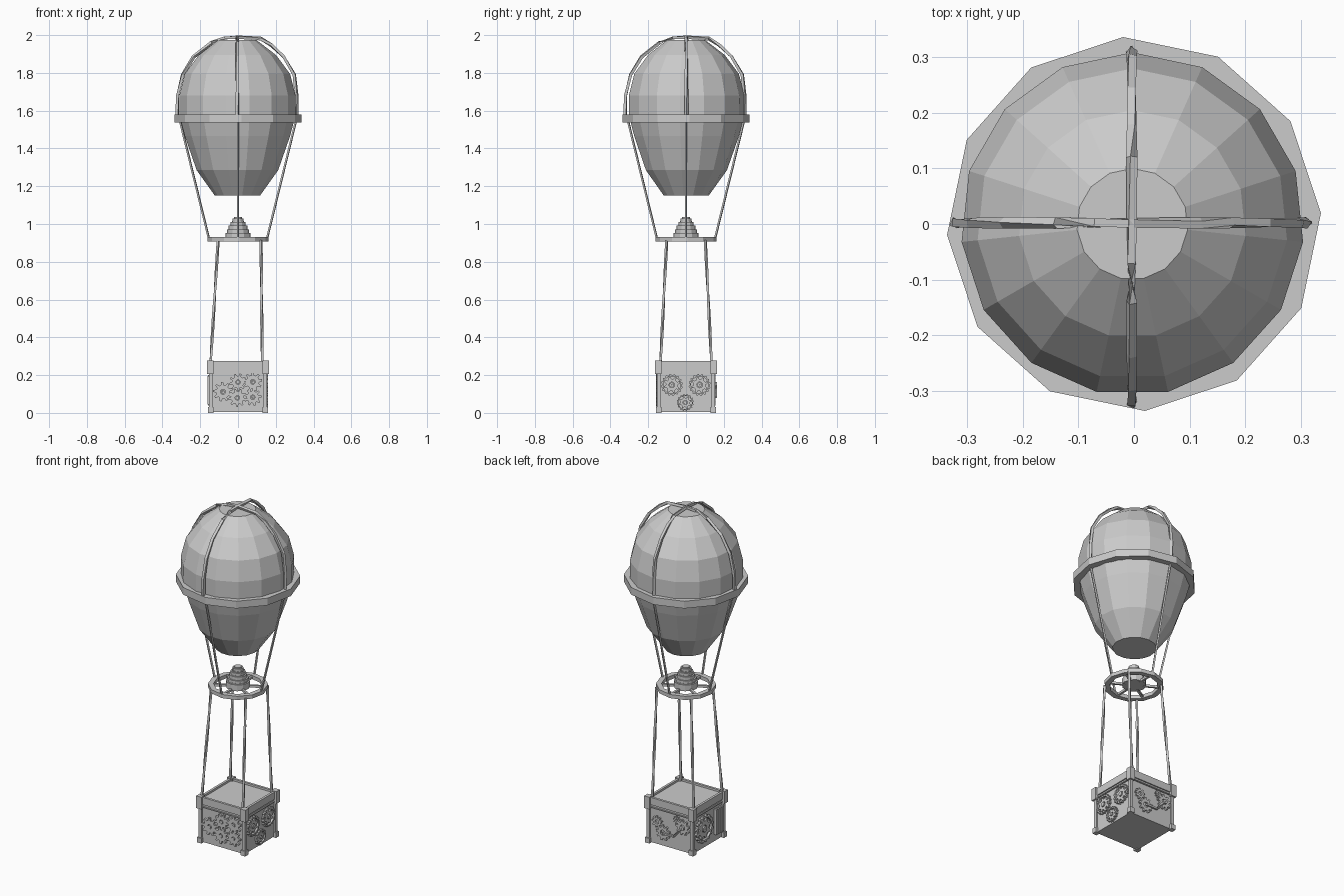
import bpy, bmesh, math
from mathutils import Vector, Matrix

if "Cube" in bpy.data.objects:
    bpy.data.objects.remove(bpy.data.objects["Cube"])

grey = bpy.data.materials.new("plain grey")
grey.diffuse_color = (0.6, 0.6, 0.6, 1)
grey.use_nodes = True
grey.node_tree.nodes["Principled BSDF"].inputs["Base Color"].default_value = grey.diffuse_color


def finish(name, bm):
    bmesh.ops.recalc_face_normals(bm, faces=bm.faces)
    me = bpy.data.meshes.new(name)
    bm.to_mesh(me)
    bm.free()
    me.materials.append(grey)
    ob = bpy.data.objects.new(name, me)
    bpy.context.collection.objects.link(ob)
    return ob


def skin(bm, rings, loop=False):
    """Join closed rings of points; cap the ends unless looped."""
    vs = [[bm.verts.new(p) for p in r] for r in rings]
    n = len(vs[0])
    pairs = list(zip(vs, vs[1:])) + ([(vs[-1], vs[0])] if loop else [])
    for a, b in pairs:
        for i in range(n):
            bm.faces.new((a[i], a[(i + 1) % n], b[(i + 1) % n], b[i]))
    if not loop:
        bm.faces.new(vs[0])
        bm.faces.new(vs[-1])


def lathe(name, profile, sides, phase=0, loop=False, cx=0):
    bm = bmesh.new()
    ang = [math.radians(phase) + 2 * math.pi * i / sides for i in range(sides)]
    skin(bm, [[(cx + r * math.cos(a), r * math.sin(a), z) for a in ang] for r, z in profile], loop)
    return finish(name, bm)


def tube(bm, pts, r, twist=0.0):
    pts = [Vector(p) for p in pts]
    rings = []
    for i, p in enumerate(pts):
        d = (pts[min(i + 1, len(pts) - 1)] - pts[max(i - 1, 0)]).normalized()
        ref = Vector((0.3, 0.7, 0.1)) if abs(d.z) > 0.5 else Vector((0.02, 0.03, 1))
        u = d.cross(ref).normalized()
        v = d.cross(u)
        ring = []
        for k in range(4):
            a = k * math.pi / 2 + math.pi / 4 + twist * i
            ring.append(p + (u * math.cos(a) + v * math.sin(a)) * r)
        rings.append(ring)
    skin(bm, rings)


def box(bm, lo, hi):
    lo, hi = Vector(lo), Vector(hi)
    m = Matrix.Translation((lo + hi) / 2) @ Matrix.Diagonal((*(hi - lo), 1))
    bmesh.ops.create_cube(bm, size=1, matrix=m)


# Envelope and its belt
lathe("balloon", [(.12, 1.15), (.217, 1.285), (.28, 1.465), (.308, 1.57), (.309, 1.68),
                  (.28, 1.795), (.205, 1.895), (.1, 1.975)], 15, 90, cx=-.003)
lathe("belt", [(.337, 1.537), (.337, 1.58), (.297, 1.58), (.297, 1.537)], 12, 3.3, True)

# Two twisted straps crossing over the crown
arc = [(-.322, 1.57), (-.32, 1.68), (-.293, 1.79), (-.235, 1.885), (-.14, 1.96), (-.07, 1.985),
       (0, 1.989), (.12, 1.982), (.175, 1.948), (.24, 1.888), (.298, 1.79), (.31, 1.68), (.31, 1.57)]
bm = bmesh.new()
tube(bm, [(a, .002, z) for a, z in arc], .0105, .3)
tube(bm, [(-.004, a, z) for a, z in arc], .0105, .3)
finish("crown_straps", bm)

# Ropes from belt to burner ring, and from ring to basket
bm = bmesh.new()
for x, y in ((1, 0), (-1, 0), (0, 1), (0, -1)):
    tube(bm, [(x * .308, y * .308, 1.55), (x * .153, y * .153, .92)], .0065)
finish("upper_ropes", bm)
bm = bmesh.new()
for sx in (-1, 1):
    for sy in (-1, 1):
        top = Vector((.122 if sx > 0 else -.105, sy * .102, .915))
        end = Vector((.128 if sx > 0 else -.145, sy * .135, .265))
        tube(bm, [top.lerp(end, i / 8) for i in range(9)], .0085, .35)
finish("lower_ropes", bm)

# Burner ring, spokes and stepped burner
lathe("burner_ring", [(.163, .908), (.163, .93), (.133, .93), (.133, .908)], 12, 3, True)
bm = bmesh.new()
for i in range(6):
    a = math.radians(60 * i + 30)
    c, s = math.cos(a), math.sin(a)
    tube(bm, [(c * .05, s * .05, .919), (c * .14, s * .14, .919)], .009)
finish("burner_spokes", bm)
steps = [(.066, .915, .958), (.057, .958, .978), (.049, .978, .998), (.04, .998, 1.016), (.029, 1.016, 1.036)]
prof = []
for r, lo, hi in steps:
    prof += [(r, lo), (r, hi - .006), (r - .008, hi - .006), (r - .008, hi)]
lathe("burner", prof, 12)

# Basket: body, recessed lid, top bands, rim
W = .145
bm = bmesh.new()
box(bm, (-W, -W, .004), (W, W, .262))
finish("basket_body", bm)
bm = bmesh.new()
for w, lo, hi in ((.152, .212, .218), (.152, .23, .262)):
    box(bm, (-w, -w, lo), (w, w, hi))
for s in (-1, 1):
    box(bm, (-.152, s * .145 - .007, .262), (.152, s * .145 + .007, .274))
    box(bm, (s * .145 - .007, -.138, .262), (s * .145 + .007, .138, .274))
finish("basket_rim", bm)

# Corner posts with caps and feet
bm = bmesh.new()
for sx in (-1, 1):
    for sy in (-1, 1):
        for c, h, lo, hi in ((.144, .009, .02, .21), (.146, .017, .205, .278), (.145, .015, 0, .03)):
            box(bm, (sx * c - h, sy * c - h, lo), (sx * c + h, sy * c + h, hi))
finish("basket_corners", bm)


# Side ornaments: u runs rightwards seen from outside, v is height
def face_matrix(side):
    turn = {"front": 0, "right": 90, "back": 180, "left": 270}[side]
    return (Matrix.Rotation(math.radians(turn), 4, 'Z') @ Matrix.Translation((0, -W, 0))
            @ Matrix.Rotation(math.pi / 2, 4, 'X'))


def gear(bm, m, u, v, r, teeth, depth=.28, hole=.3, h=.01, base=0, phase=0):
    n = teeth * 4
    out, inn = [], []
    for i in range(n):
        a = phase + 2 * math.pi * (i + (.25, -.1, .1, -.25)[i % 4]) / n
        d = Vector((math.cos(a), math.sin(a)))
        out.append(d * (r if i % 4 in (1, 2) else r * (1 - depth)))
        inn.append(d * r * hole)
    rings = [[m @ Vector((u + p.x, v + p.y, z)) for p in ps]
             for ps, z in ((out, base), (out, h), (inn, h), (inn, base))]
    skin(bm, rings, True)


def wheel(bm, m, u, v, r):
    gear(bm, m, u, v, r, 16, .1, .78, .013)
    gear(bm, m, u, v, r * .74, 8, .25, .35, .009)
    gear(bm, m, u, v, r * .22, 4, 0, .1, .014)


# Front: cluster of five spiky gears
m = face_matrix("front")
bm = bmesh.new()
for i, (u, v, r) in enumerate(((-.08, .112, .052), (0, .163, .046), (.078, .165, .05),
                               (-.003, .08, .048), (.078, .083, .046))):
    gear(bm, m, u, v, r, 9, .3, .25, .011 + .002 * (i % 2), 0, i * .3)
    gear(bm, m, u, v, r * .2, 4, 0, .1, .015)
finish("front_gears", bm)

# Right: three ringed wheels
m = face_matrix("right")
bm = bmesh.new()
wheel(bm, m, -.075, .148, .058)
wheel(bm, m, .072, .148, .058)
wheel(bm, m, -.004, .055, .045)
finish("right_wheels", bm)

# Back: gears joined by a connecting rod
m = face_matrix("back")
bm = bmesh.new()
for u, v, r in ((-.085, .14, .034), (-.045, .085, .046), (.085, .15, .046), (.045, .185, .022)):
    gear(bm, m, u, v, r, 9, .28, .35, .011)
gear(bm, m, .085, .15, .014, 4, 0, .1, .02)
tube(bm, [m @ Vector(p) for p in ((-.045, .085, .013), (.03, .085, .013), (.085, .15, .013))], .008)
finish("back_gears_and_rod", bm)

# Left: large ringed wheel beside a ribbed panel
m = face_matrix("left")
bm = bmesh.new()
wheel(bm, m, -.045, .12, .082)
for i in range(4):
    x0 = .058 + i * .019
    p, q = m @ Vector((x0, .045, 0)), m @ Vector((x0 + .012, .195, .017))
    box(bm, [min(a, b) for a, b in zip(p, q)], [max(a, b) for a, b in zip(p, q)])
finish("left_wheel_and_ribs", bm)
